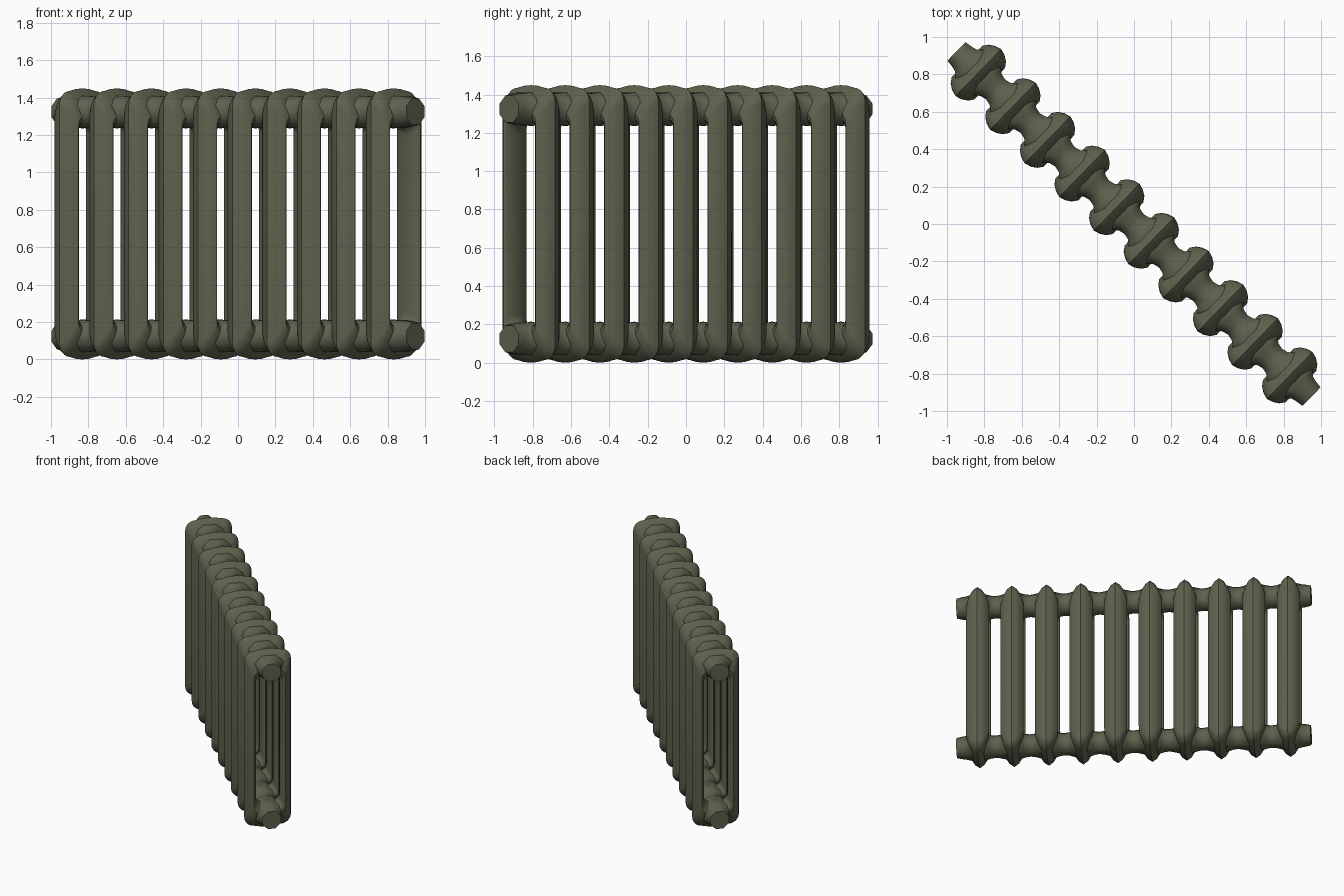
import bpy, bmesh, math
from mathutils import Matrix, Vector

cube = bpy.data.objects.get("Cube")
if cube:
    bpy.data.objects.remove(cube)

COUNT, PITCH = 10, 0.258          # sections and their spacing
HALF_H, HALF_W = 0.7245, 0.175    # half size of one section
PIPE_Z = 0.6                      # pipe offset from mid height
ROW_END = 1.324
TURN = Matrix.Translation((0, 0, HALF_H)) @ Matrix.Rotation(-math.radians(44.2), 4, 'Z')

paint = bpy.data.materials.new("olive_grey_paint")
paint.use_nodes = True
colour = (0.115, 0.119, 0.075, 1)
paint.diffuse_color = colour
paint.node_tree.nodes["Principled BSDF"].inputs["Base Color"].default_value = colour


def make_object(name, bm, angle):
    bmesh.ops.recalc_face_normals(bm, faces=bm.faces)
    mesh = bpy.data.meshes.new(name)
    bm.to_mesh(mesh)
    bm.free()
    mesh.materials.append(paint)
    obj = bpy.data.objects.new(name, mesh)
    bpy.context.collection.objects.link(obj)
    bpy.ops.object.select_all(action='DESELECT')
    obj.select_set(True)
    bpy.context.view_layer.objects.active = obj
    bpy.ops.object.shade_smooth_by_angle(angle=math.radians(angle))
    return obj


def bridge(bm, a, b):
    n = len(a)
    for i in range(n):
        bm.faces.new((a[i], a[(i + 1) % n], b[(i + 1) % n], b[i]))


def rounded_loop(half_w, half_h, radius, crown, steps=6):
    """Closed rounded rectangle (across, up) with slightly arched ends."""
    quarter = [Vector((half_w - radius + radius * math.cos(a),
                       half_h - crown - radius + radius * math.sin(a)))
               for a in (math.pi / 2 * i / steps for i in range(steps + 1))]
    mid = Vector((half_w - radius, 0)) * 0.5
    mid.y = half_h - crown * 0.25
    right_top = quarter + [mid]
    left_top = [Vector((-p.x, p.y)) for p in reversed(right_top)]
    top = right_top + [Vector((0, half_h))] + left_top
    return top + [-p for p in top]


# Section: a pointed lens profile swept round a tall frame
outer = rounded_loop(HALF_W, HALF_H, 0.075, 0.014)
inner = rounded_loop(0.09, 0.51, 0.05, -0.01)
half = [(0, 0), (0.035, 0.12), (0.065, 0.35), (0.085, 0.68),
        (0.078, 0.8), (0.05, 0.93), (0, 1)]
profile = half + [(-u, t) for u, t in reversed(half[1:-1])]

bm = bmesh.new()
rings = []
for o, i in zip(outer, inner):
    ring = []
    for u, t in profile:
        p = o.lerp(i, t)
        ring.append(bm.verts.new((u, p.x, p.y)))
    rings.append(ring)
for k, ring in enumerate(rings):
    bridge(bm, ring, rings[(k + 1) % len(rings)])
first = make_object("section", bm, 31)

centres = [(k - (COUNT - 1) / 2) * PITCH for k in range(COUNT)]
for k, c in enumerate(centres):
    obj = first if k == 0 else bpy.data.objects.new("section", first.data)
    if k:
        bpy.context.collection.objects.link(obj)
    obj.matrix_world = TURN @ Matrix.Translation((c, 0, 0))

# Pipes: octagonal tubes that flare into every section
flare = [(0.055, 0.13, 0.092), (0.075, 0.105, 0.091),
         (0.095, 0.088, 0.088), (0.126, 0.08, 0.085)]
stations = [(-ROW_END, 0.075, 0.075)]
for c in centres:
    stations += [(c - u, w, h) for u, w, h in reversed(flare)]
    stations += [(c + u, w, h) for u, w, h in flare]
stations.append((ROW_END, 0.075, 0.075))

for name, z in (("top_pipe", PIPE_Z), ("bottom_pipe", -PIPE_Z)):
    bm = bmesh.new()
    rings = []
    for u, w, h in stations:
        angles = [math.pi * (2 * i + 1) / 8 for i in range(8)]
        rings.append([bm.verts.new((u, w * math.cos(a), z + h * math.sin(a)))
                      for a in angles])
    for a, b in zip(rings, rings[1:]):
        bridge(bm, a, b)
    bm.faces.new(rings[0])
    bm.faces.new(rings[-1])
    make_object(name, bm, 55).matrix_world = TURN
